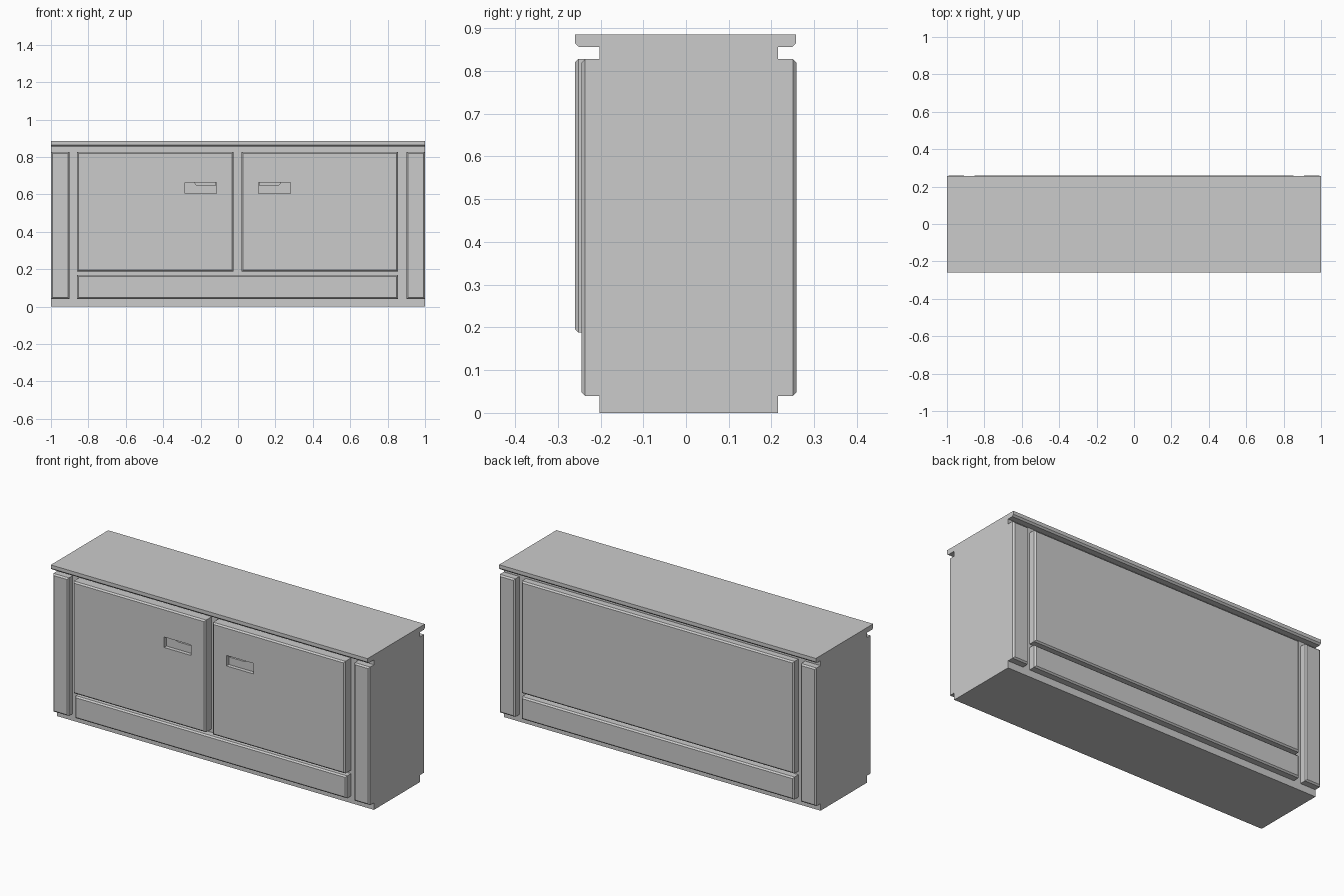
import bpy, bmesh

if "Cube" in bpy.data.objects:
    bpy.data.objects.remove(bpy.data.objects["Cube"])

CX = -0.0025  # mirror line of the two doors


def make_object(name, bm):
    bmesh.ops.recalc_face_normals(bm, faces=bm.faces)
    me = bpy.data.meshes.new(name)
    bm.to_mesh(me)
    bm.free()
    ob = bpy.data.objects.new(name, me)
    bpy.context.collection.objects.link(ob)
    return ob


def loft(name, rings):
    """Closed solid through rings with equal point counts."""
    bm = bmesh.new()
    vs = [[bm.verts.new(p) for p in r] for r in rings]
    n = len(rings[0])
    for a, b in zip(vs, vs[1:]):
        for i in range(n):
            j = (i + 1) % n
            bm.faces.new((a[i], a[j], b[j], b[i]))
    bm.faces.new(vs[0])
    bm.faces.new(vs[-1])
    return make_object(name, bm)


def rect(x0, x1, z0, z1, y, inset=0.0):
    x0, x1, z0, z1 = x0 + inset, x1 - inset, z0 + inset, z1 - inset
    return [(x0, y, z0), (x1, y, z0), (x1, y, z1), (x0, y, z1)]


def panel(name, x0, x1, z0, z1, y_root, y_face, c=0.008):
    """Raised panel with chamfered face edges."""
    s = 1 if y_face > y_root else -1
    return loft(name, [rect(x0, x1, z0, z1, y_root),
                       rect(x0, x1, z0, z1, y_face - s * c),
                       rect(x0, x1, z0, z1, y_face, c)])


def prism_x(name, profile, x0, x1):
    return loft(name, [[(x, y, z) for y, z in profile] for x in (x0, x1)])


def cut(target, cutter):
    cutter.hide_render = True
    cutter.hide_viewport = False
    cutter.display_type = 'WIRE'
    mod = target.modifiers.new("cut", 'BOOLEAN')
    mod.operation = 'DIFFERENCE'
    mod.solver = 'EXACT'
    mod.object = cutter


FRONT, BACK = -0.202, 0.215

# Cabinet core and overhanging counter top
prism_x("cabinet_core", [(FRONT, 0), (BACK, 0), (BACK, 0.856), (FRONT, 0.856)], -1, 1)
prism_x("counter_top", [(-0.26, 0.885), (-0.26, 0.865), (-0.25, 0.856),
                        (0.248, 0.856), (0.257, 0.865), (0.257, 0.885)], -1, 1)

# Corner posts, front and back
for side, x0, x1 in (("left", -1.0, -0.902), ("right", 0.902, 1.0)):
    panel("front_post_" + side, x0, x1, 0.04, 0.828, FRONT, -0.244)
    panel("back_post_" + side, x0, x1, 0.04, 0.828, BACK, 0.258)

# Lower plinth panels and large back panel
panel("front_lower_panel", -0.86, 0.855, 0.04, 0.168, FRONT, -0.244)
panel("back_lower_panel", -0.86, 0.86, 0.04, 0.168, BACK, 0.258)
panel("back_panel", -0.86, 0.86, 0.188, 0.828, BACK, 0.258)

# Doors with recessed handles
SLOT = [(0.117, 0.648), (0.207, 0.648), (0.222, 0.652), (0.23, 0.663), (0.117, 0.663)]
for side, s in (("left", -1), ("right", 1)):
    xs = sorted((CX + s * 0.0225, CX + s * 0.8575))
    door = panel("door_" + side, *xs, 0.188, 0.828, FRONT, -0.26)
    hx = sorted((CX + s * 0.112, CX + s * 0.282))
    cut(door, loft("handle_recess_cutter_" + side,
                   [rect(*hx, 0.605, 0.665, y) for y in (-0.28, -0.238)]))
    cut(door, loft("handle_slot_cutter_" + side,
                   [[(CX + s * x, y, z) for x, z in SLOT] for y in (-0.25, -0.21)]))
